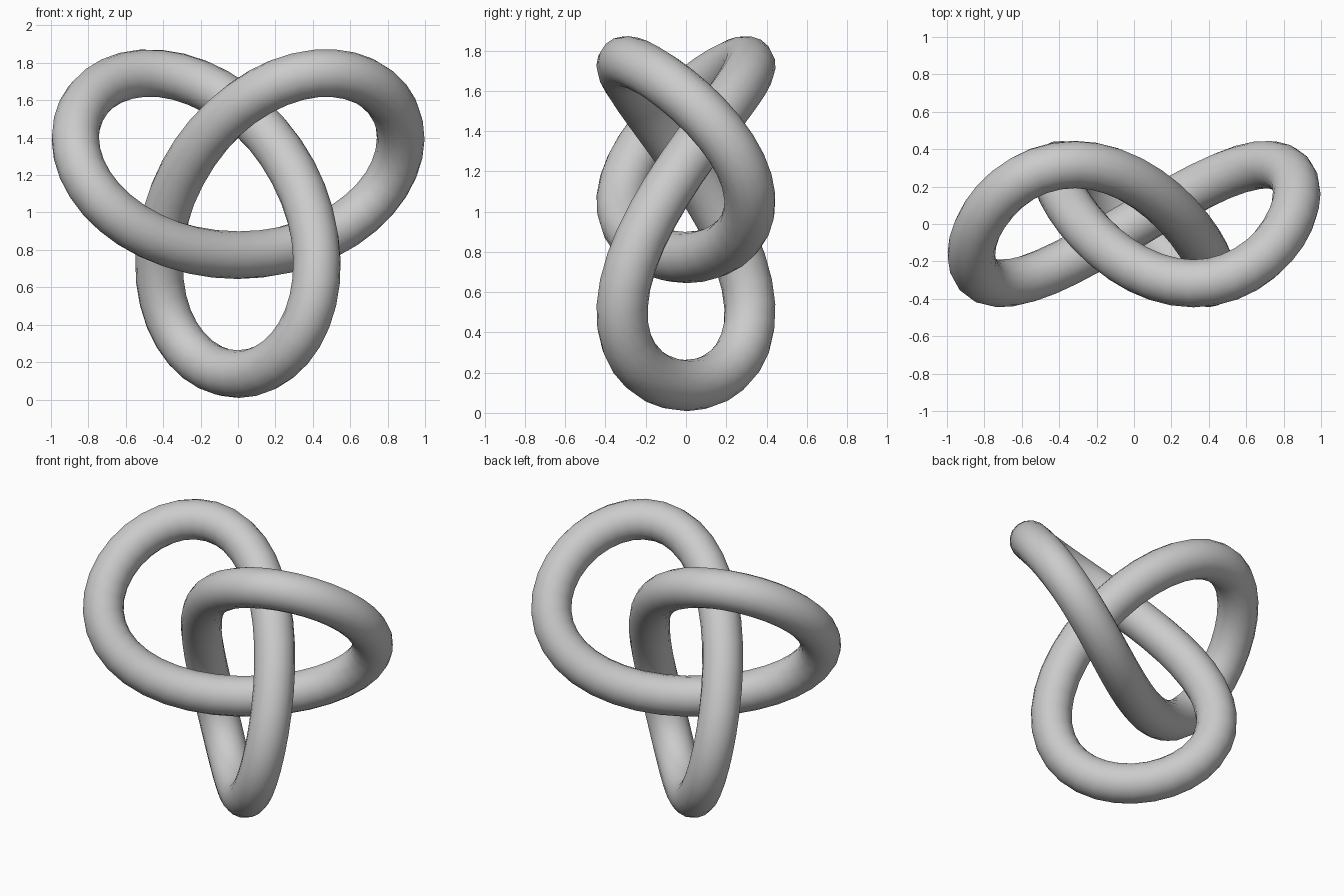
import bpy
import math

if "Cube" in bpy.data.objects:
    bpy.data.objects.remove(bpy.data.objects["Cube"])

SCALE = 0.318      # size of the knot path
RADIUS = 0.1275    # thickness of the tube
CENTRE_Z = 1.09
STEPS = 80

# Trefoil path in the x-z plane, weaving in y
curve = bpy.data.curves.new("knot_tube", "CURVE")
curve.dimensions = "3D"
curve.bevel_depth = RADIUS
curve.bevel_resolution = 6
spline = curve.splines.new("POLY")
spline.points.add(STEPS - 1)
for i, point in enumerate(spline.points):
    t = 2 * math.pi * i / STEPS
    x = math.sin(t) + 2 * math.sin(2 * t)
    y = math.sin(3 * t)
    z = math.cos(t) - 2 * math.cos(2 * t)
    point.co = (SCALE * x, SCALE * y, CENTRE_Z + SCALE * z, 1)
spline.use_cyclic_u = True

# Round tube swept along the path
knot = bpy.data.objects.new("knot_tube", curve)
bpy.context.collection.objects.link(knot)
bpy.context.view_layer.objects.active = knot
knot.select_set(True)
bpy.ops.object.convert(target="MESH")
knot = bpy.context.object
bpy.ops.object.shade_smooth()

# Plain grey
grey = bpy.data.materials.new("light_grey")
grey.diffuse_color = (0.6, 0.6, 0.6, 1)
grey.use_nodes = True
grey.node_tree.nodes["Principled BSDF"].inputs["Base Color"].default_value = grey.diffuse_color
knot.data.materials.clear()
knot.data.materials.append(grey)
